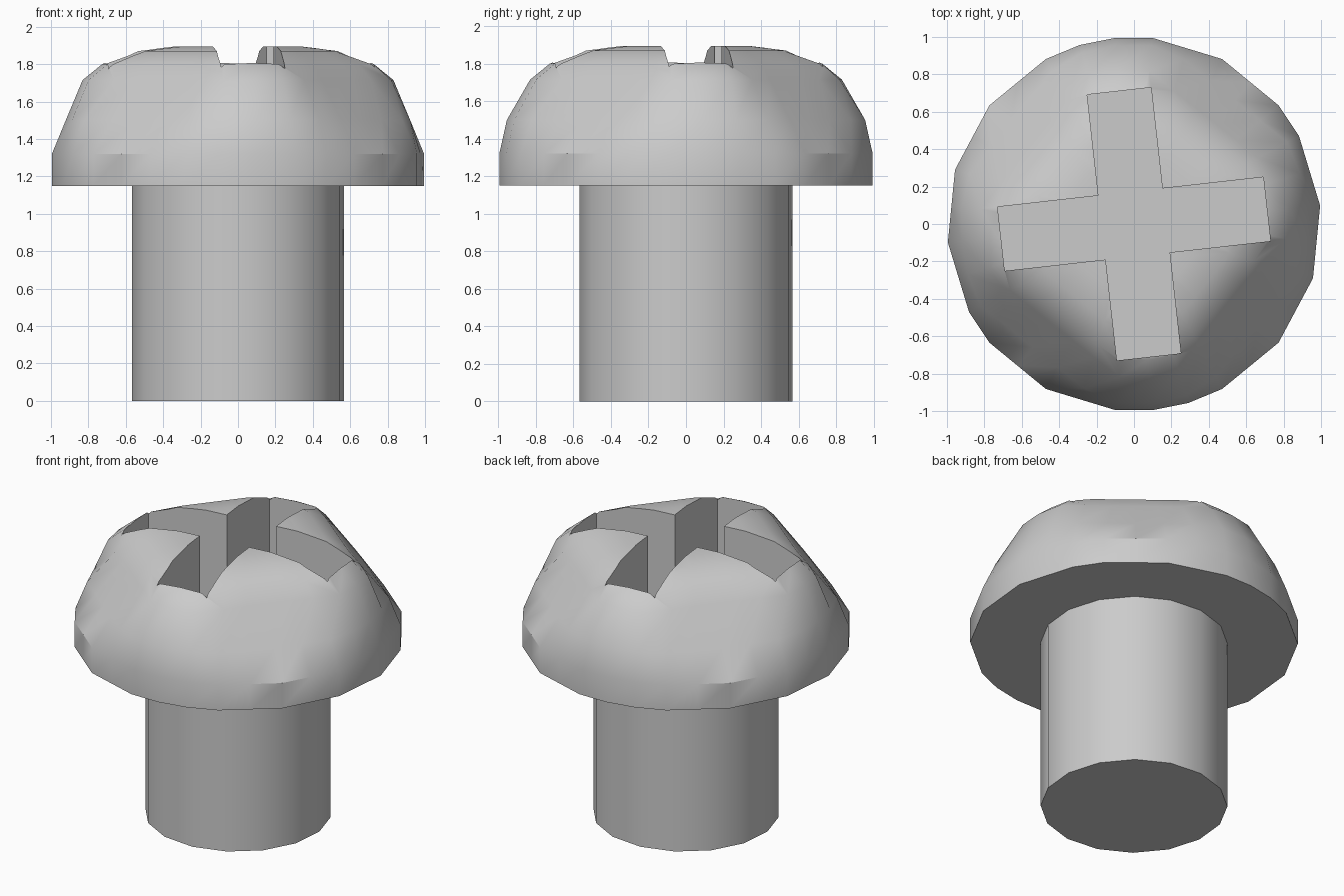
import bpy, bmesh, math

cube = bpy.data.objects.get("Cube")
if cube:
    bpy.data.objects.remove(cube, do_unlink=True)

steel = bpy.data.materials.new("light_grey_metal")
steel.use_nodes = True
GREY = (0.6, 0.6, 0.6, 1)
steel.diffuse_color = GREY
steel.node_tree.nodes["Principled BSDF"].inputs["Base Color"].default_value = GREY


def loft(name, rings):
    """Skin a stack of equal point rings and cap both ends."""
    bm = bmesh.new()
    loops = [[bm.verts.new(p) for p in ring] for ring in rings]
    for low, high in zip(loops, loops[1:]):
        for i in range(len(low)):
            j = (i + 1) % len(low)
            bm.faces.new((low[i], low[j], high[j], high[i]))
    bm.faces.new(loops[0][::-1])
    bm.faces.new(loops[-1])
    bmesh.ops.recalc_face_normals(bm, faces=bm.faces)
    mesh = bpy.data.meshes.new(name)
    bm.to_mesh(mesh)
    bm.free()
    mesh.materials.append(steel)
    obj = bpy.data.objects.new(name, mesh)
    bpy.context.collection.objects.link(obj)
    return obj


def activate(obj):
    bpy.ops.object.select_all(action="DESELECT")
    obj.select_set(True)
    bpy.context.view_layer.objects.active = obj


STEP = math.radians(11.25)
TURN = STEP / 2
SLOT_TURN = math.radians(6.4)
QUARTER = math.pi / 2

# Shaft: sixteen-sided cylinder
shaft_angles = [TURN + STEP * 2 * i for i in range(16)]
shaft = loft("shaft", [[(0.57 * math.cos(a), 0.57 * math.sin(a), z)
                        for a in shaft_angles] for z in (0, 1.16)])

# Domed head: full profile along the slot arms, a flat facet between them
CORNERS = (0, 2, 3, 5, 7, 8, 9, 10, 12, 14)   # rim corners on half the circle
# radius, height, extra radius at front and back, facet distance from the axis
profile = [(1.0, 1.15, 0, None), (1.0, 1.32, 0, None),
           (0.925, 1.5, 0.035, 0.853), (0.835, 1.715, 0, 0.69),
           (0.73, 1.8, 0, 0.625), (0.56, 1.87, 0, 0.5), (0.37, 1.895, 0, 0.353)]
rings = []
for radius, z, fuller, facet in profile:
    ring = []
    for i in range(32):
        a = TURN + STEP * i
        r = radius + fuller * math.sin(a) ** 2
        if facet:
            off = (a - SLOT_TURN) % QUARTER - QUARTER / 2
            r = min(r, facet / math.cos(off))
        elif i % 16 not in CORNERS:
            r *= math.cos(STEP)
        ring.append((r * math.cos(a), r * math.sin(a), z))
    rings.append(ring)
head = loft("domed_head", rings)

# Cross slot cutter: one arm outline repeated at quarter turns
WIDTH, REACH, FLOOR = 0.172, 0.715, 1.23
outline = []
for quarter in range(4):
    a = SLOT_TURN + QUARTER * quarter
    for x, y in ((REACH, -WIDTH), (REACH, WIDTH), (WIDTH, WIDTH)):
        outline.append((x * math.cos(a) - y * math.sin(a),
                        x * math.sin(a) + y * math.cos(a)))
cutter = loft("slot_cutter", [[(x, y, z) for x, y in outline] for z in (FLOOR, 2.1)])
cutter.hide_render = True

cut = head.modifiers.new("cross_slot", "BOOLEAN")
cut.operation = "DIFFERENCE"
cut.solver = "EXACT"
cut.object = cutter
activate(head)
bpy.ops.object.modifier_apply(modifier=cut.name)
bpy.data.objects.remove(cutter, do_unlink=True)

# Smooth curved walls, keep rims and slot edges crisp
for obj in (shaft, head):
    activate(obj)
    bpy.ops.object.shade_smooth_by_angle(angle=math.radians(35))
